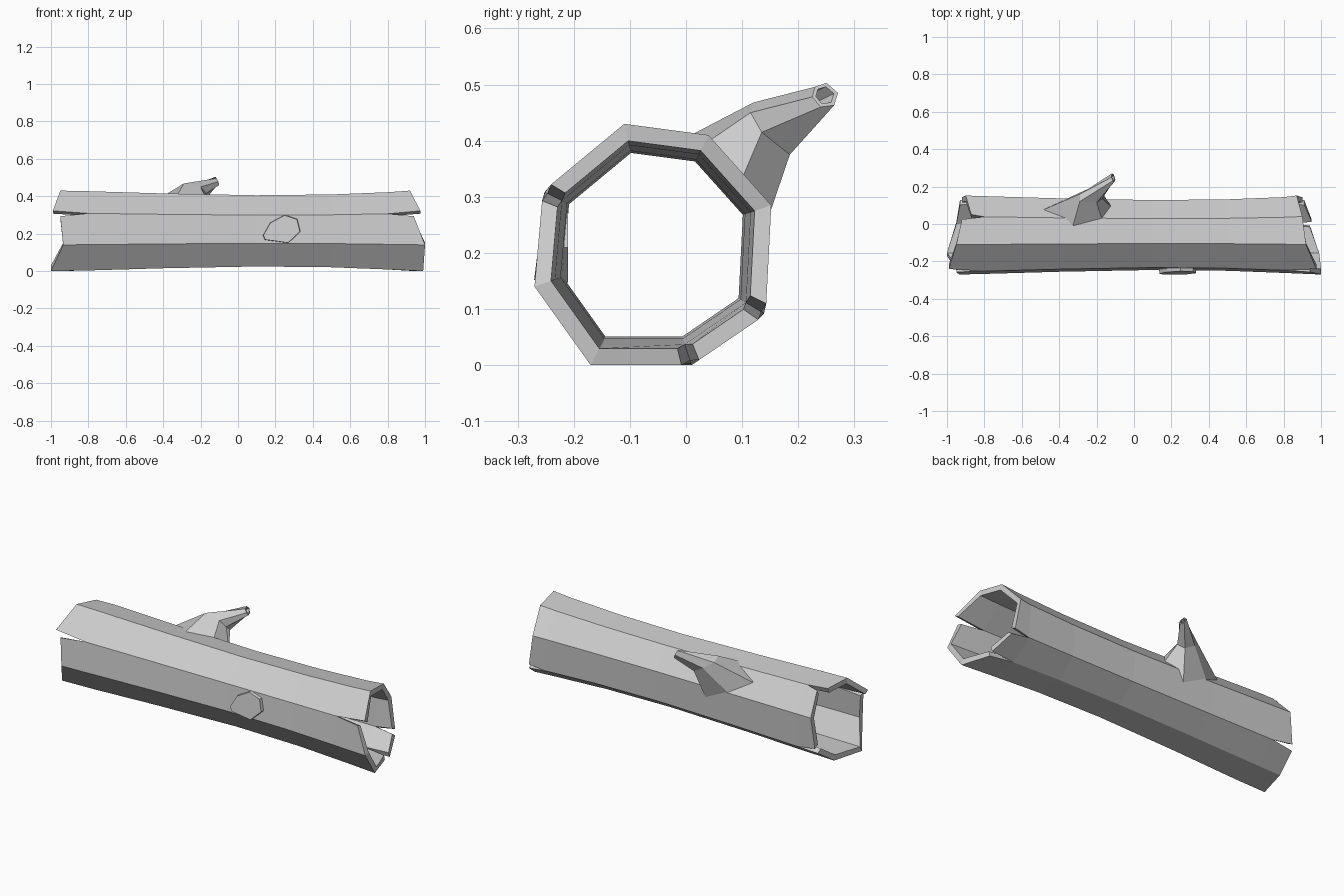
import bpy, bmesh
from mathutils import Vector

if "Cube" in bpy.data.objects:
    bpy.data.objects.remove(bpy.data.objects["Cube"])

CY, CZ = -0.06, 0.213      # axis of the log
INNER = 0.86               # inner wall relative to outer wall
# octagonal cross-section (y, z), starting at the top front corner
SECTION = [(-0.11, 0.43), (0.04, 0.41), (0.152, 0.285), (0.142, 0.09),
           (0.01, 0.0), (-0.17, 0.0), (-0.27, 0.14), (-0.255, 0.31)]
# stations along the log with the section scale: narrower waist
STATIONS = [(-0.8, 0.985), (-0.4, 0.93), (0.1, 0.885), (0.5, 0.905), (0.8, 0.96)]
# end of each stave: x at its first and second corner
LEFT = [(-0.95, -0.92), (-0.87, -0.9), (-0.9, -0.92), (-0.93, -0.95),
        (-0.95, -1.0), (-1.0, -0.935), (-0.935, -0.95), (-0.99, -0.95)]
RIGHT = [(0.92, 0.9), (0.9, 0.87), (0.87, 0.9), (0.91, 0.95),
         (0.94, 0.99), (0.99, 1.0), (1.0, 0.94), (0.975, 0.92)]


def make_object(name, bm):
    bmesh.ops.recalc_face_normals(bm, faces=bm.faces[:])
    mesh = bpy.data.meshes.new(name)
    bm.to_mesh(mesh)
    bm.free()
    obj = bpy.data.objects.new(name, mesh)
    bpy.context.collection.objects.link(obj)
    return obj


def point(i, s, toward=None, t=0.0):
    y, z = SECTION[i % 8]
    if toward is not None:
        y2, z2 = SECTION[toward % 8]
        y, z = y + (y2 - y) * t, z + (z2 - z) * t
    return CY + (y - CY) * s, CZ + (z - CZ) * s


def loft(bm, rings, cap_end=True):
    loops = [[bm.verts.new(p) for p in r] for r in rings]
    n = len(loops[0])
    for a, b in zip(loops, loops[1:]):
        for i in range(n):
            bm.faces.new((a[i], a[(i + 1) % n], b[(i + 1) % n], b[i]))
    if cap_end:
        bm.faces.new(loops[-1])


# Hollow log wall, with outer and inner skins
bm = bmesh.new()
skins = []
for k in (1.0, INNER):
    skins.append([[bm.verts.new((x, *point(i, s * k))) for i in range(8)]
                  for x, s in STATIONS])
for skin in skins:
    for a, b in zip(skin, skin[1:]):
        for i in range(8):
            j = (i + 1) % 8
            bm.faces.new((a[i], a[j], b[j], b[i]))


# Broken ends: staves part company at the split corners
def broken_end(ends, splits, row):
    shared = {}

    def tip(stave, corner, other, x, k):
        split = corner in splits
        key = (corner, k, stave if split else -1)
        if key not in shared:
            shared[key] = bm.verts.new((x, *point(corner, k, other, 0.1 if split else 0)))
        return shared[key]

    for i in range(8):
        j = (i + 1) % 8
        oa, ob = tip(i, i, j, ends[i][0], 1.0), tip(i, j, i, ends[i][1], 1.0)
        ia, ib = tip(i, i, j, ends[i][0], INNER), tip(i, j, i, ends[i][1], INNER)
        ro, ri = skins[0][row], skins[1][row]
        bm.faces.new((ro[i], ro[j], ob, oa))
        bm.faces.new((ri[i], ri[j], ib, ia))
        bm.faces.new((oa, ob, ib, ia))
        if i in splits:
            bm.faces.new((ro[i], oa, ia, ri[i]))
        if j in splits:
            bm.faces.new((ro[j], ob, ib, ri[j]))


broken_end(LEFT, {1, 3, 7}, 0)
broken_end(RIGHT, {3, 4, 7}, -1)
make_object("hollow_log", bm)

# Broken branch with a flared root and a hollow tip
root = [(-0.50, 0.07, 0.34), (-0.33, -0.02, 0.395), (-0.17, 0.02, 0.385),
        (-0.12, 0.09, 0.31), (-0.22, 0.122, 0.19), (-0.38, 0.126, 0.26)]
middle = [(-0.29, 0.16, 0.445), (-0.29, 0.12, 0.468), (-0.20, 0.115, 0.45),
          (-0.17, 0.135, 0.415), (-0.18, 0.185, 0.375), (-0.24, 0.19, 0.41)]
end = [(-0.12, 0.25, 0.503), (-0.115, 0.23, 0.496), (-0.105, 0.225, 0.478),
       (-0.10, 0.24, 0.46), (-0.108, 0.264, 0.463), (-0.118, 0.271, 0.485)]
centre = sum((Vector(p) for p in end), Vector()) / 6
rim = [centre + (Vector(p) - centre) * 0.7 for p in end]
pit = [p - Vector((0.03, 0.025, 0.012)) for p in rim]
bm = bmesh.new()
loft(bm, [root, middle, end, rim, pit])
make_object("branch", bm)

# Sawn-off knot on the front
outline = [(0.13, 0.19), (0.17, 0.26), (0.25, 0.303), (0.32, 0.28),
           (0.337, 0.21), (0.27, 0.147), (0.14, 0.165)]
kx, kz = 0.235, 0.22
base = [(x, -0.21, z) for x, z in outline]
face = [(kx + (x - kx) * 0.94, -0.262 + (z - kz) * 0.12, kz + (z - kz) * 0.94)
        for x, z in outline]
bm = bmesh.new()
loft(bm, [base, face])
make_object("knot", bm)
